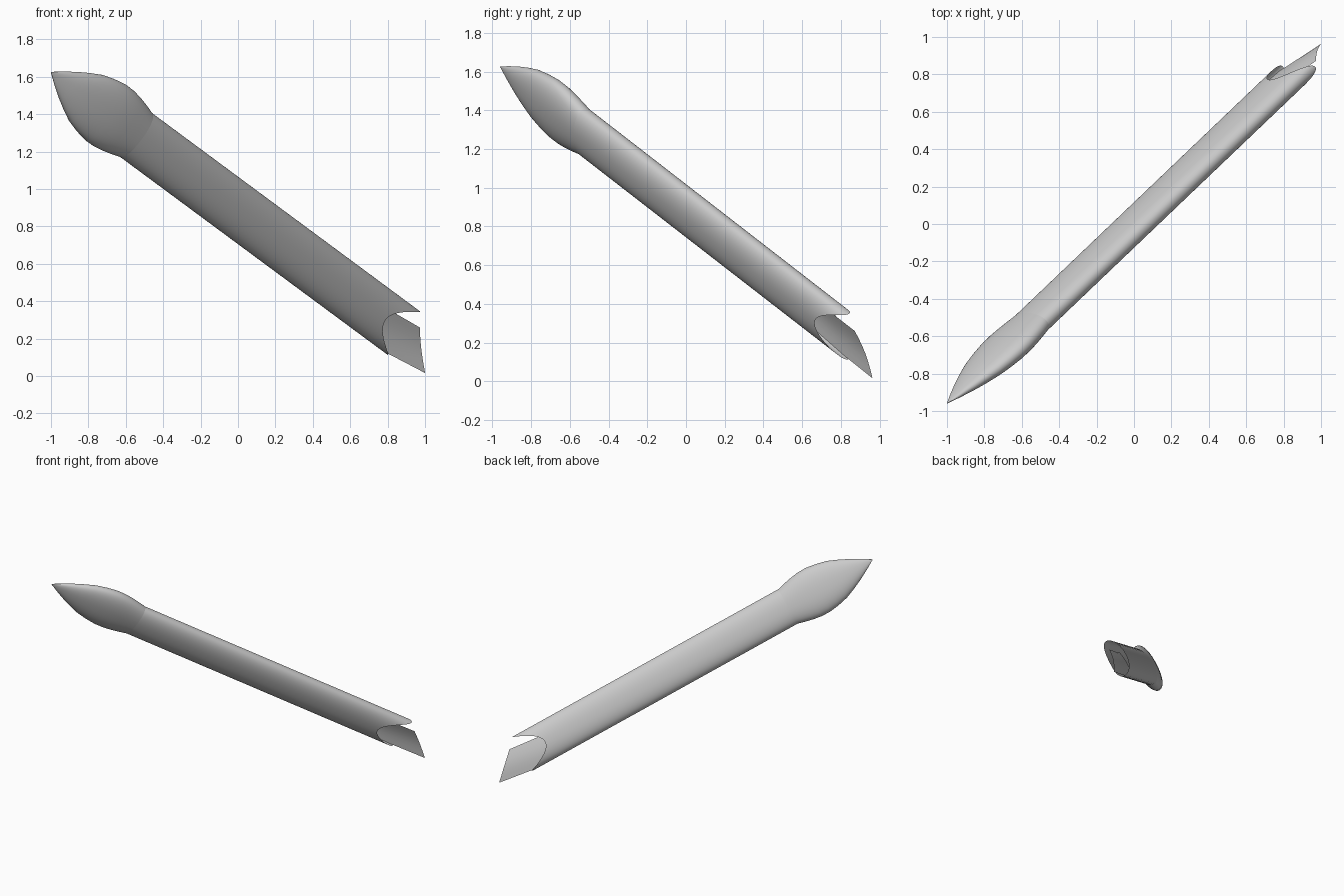
import bpy, math
from mathutils import Vector

if "Cube" in bpy.data.objects:
    bpy.data.objects.remove(bpy.data.objects["Cube"])

TIP = Vector((-1.0, -0.96, 1.625))
D = Vector((0.638, 0.609, -0.472)).normalized()   # along the shaft
A = Vector((0.595, 0.0, 0.804)).normalized()      # wide direction
B = A.cross(D).normalized()                       # thin direction
HA, HB, N = 0.145, 0.067, 48


def pt(s, a, b):
    return TIP + D * s + A * a + B * b


def oval(fa, fb, power=2.2):
    out = []
    for i in range(N):
        t = 2 * math.pi * i / N
        c, d = math.cos(t), math.sin(t)
        e = 2 / power
        out.append((math.copysign(abs(c) ** e, c) * HA * fa,
                    math.copysign(abs(d) ** e, d) * HB * fb))
    return out


def make(name, verts, faces):
    me = bpy.data.meshes.new(name)
    me.from_pydata(verts, [], faces)
    ob = bpy.data.objects.new(name, me)
    bpy.context.collection.objects.link(ob)
    bpy.ops.object.select_all(action='DESELECT')
    ob.select_set(True)
    bpy.context.view_layer.objects.active = ob
    bpy.ops.object.mode_set(mode='EDIT')
    bpy.ops.mesh.select_all(action='SELECT')
    bpy.ops.mesh.normals_make_consistent(inside=False)
    bpy.ops.object.mode_set(mode='OBJECT')
    bpy.ops.object.shade_smooth_by_angle(angle=math.radians(40))
    return ob


def loft(rows):
    return [(r * N + i, r * N + (i + 1) % N, (r + 1) * N + (i + 1) % N, (r + 1) * N + i)
            for r in range(rows - 1) for i in range(N)]


# pointed head: distance from tip, wide scale, thin scale
profile = [(0.0, 0.01, 0.01), (0.07, 0.30, 0.25), (0.15, 0.60, 0.50), (0.22, 0.83, 0.68),
           (0.30, 1.06, 0.84), (0.38, 1.19, 0.96), (0.46, 1.27, 1.04), (0.53, 1.26, 1.07),
           (0.59, 1.20, 1.06), (0.65, 1.11, 1.03), (0.71, 1.0, 1.0)]
verts = [pt(s, a, b) for s, fa, fb in profile for a, b in oval(fa, fb)]
make("pointed_head", verts, loft(len(profile)) + [tuple(range(N))])

# hollow shaft, its open end scooped out to leave two prongs
verts = []
ROWS = 12
for r in range(ROWS):
    for a, b in oval(1, 1):
        end = 2.755 + 0.2 * (a / HA) ** 2
        verts.append(pt(0.71 + (end - 0.71) * r / (ROWS - 1), a, b))
make("hollow_shaft", verts, loft(ROWS))

# thin tongue standing in the middle of the open end
edges = [((2.55, 0.05, 0.02), (2.55, -0.14, 0.02)),
         ((2.76, 0.05, 0.015), (2.92, -0.143, 0.0)),
         ((3.017, 0.075, -0.006), (3.206, -0.104, -0.036))]
verts, K = [], 6
for top, low in edges:
    for k in range(K + 1):
        f = k / K
        s, a, b = Vector(top).lerp(Vector(low), f)
        verts.append(pt(s, a, b + 0.012 * math.sin(math.pi * f)))
faces = [(r * (K + 1) + k, r * (K + 1) + k + 1, (r + 1) * (K + 1) + k + 1, (r + 1) * (K + 1) + k)
         for r in range(2) for k in range(K)]
make("end_tongue", verts, faces)
